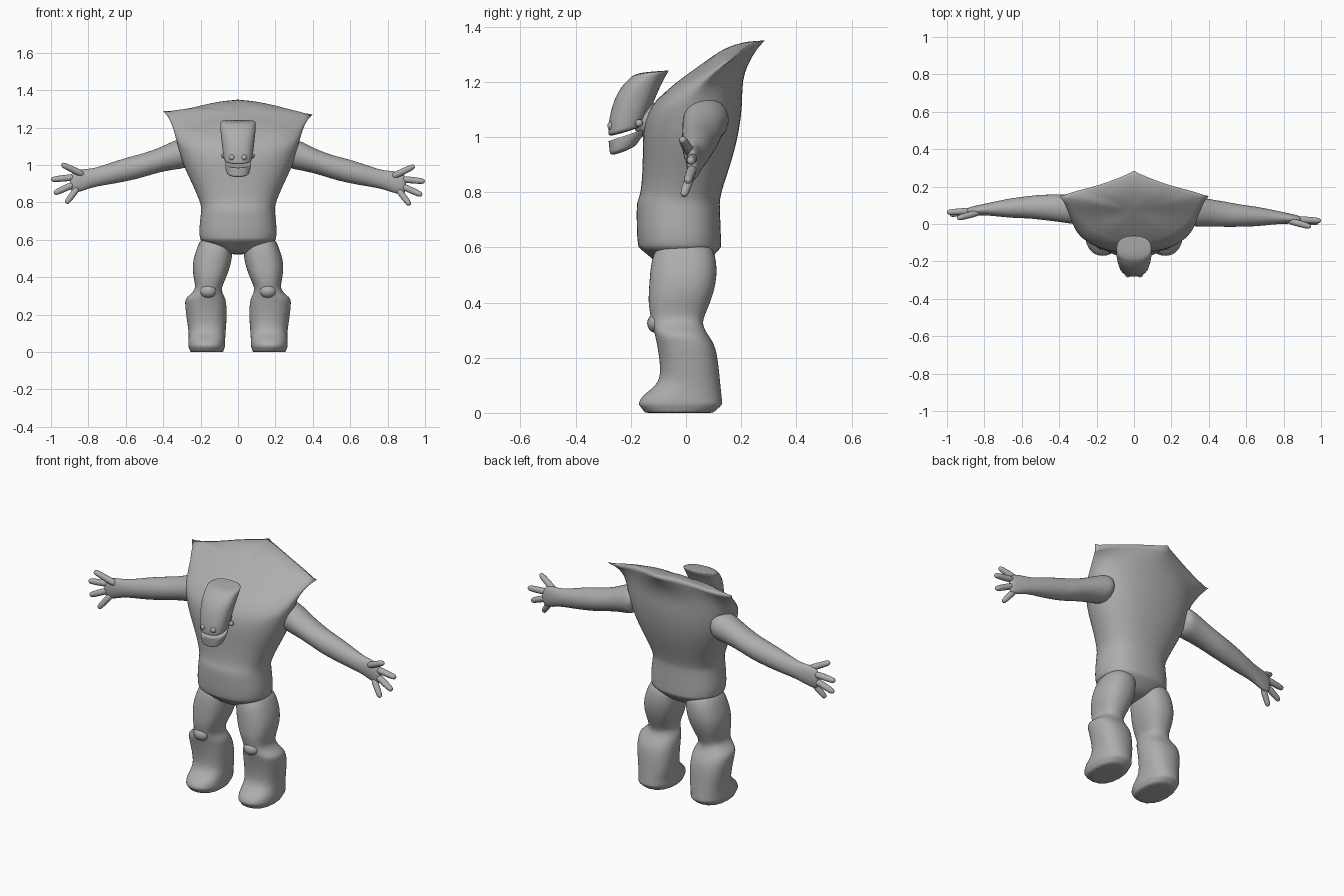
import bpy, bmesh, math
from mathutils import Vector

cube = bpy.data.objects.get("Cube")
if cube:
    bpy.data.objects.remove(cube, do_unlink=True)

grey = bpy.data.materials.new("plain_grey")
grey.use_nodes = True
COLOUR = (0.42, 0.42, 0.42, 1)
grey.diffuse_color = COLOUR
grey.node_tree.nodes["Principled BSDF"].inputs["Base Color"].default_value = COLOUR


def loft(name, rings, creased=(), corners=(), levels=2):
    """Skin closed rings of points, cap both ends and smooth the result."""
    bm = bmesh.new()
    edge_crease = bm.edges.layers.float.new("crease_edge")
    vert_crease = bm.verts.layers.float.new("crease_vert")
    rows = [[bm.verts.new(p) for p in ring] for ring in rings]
    n = len(rows[0])
    for a, b in zip(rows, rows[1:]):
        for i in range(n):
            j = (i + 1) % n
            bm.faces.new((a[i], a[j], b[j], b[i]))
    bm.faces.new(rows[0][::-1])
    bm.faces.new(rows[-1])
    for r, amount in creased:
        for i in range(n):
            edge = bm.edges.get((rows[r][i], rows[r][(i + 1) % n]))
            edge[edge_crease] = amount
    for r, i in corners:
        rows[r][i][vert_crease] = 1.0
    bmesh.ops.recalc_face_normals(bm, faces=bm.faces)
    mesh = bpy.data.meshes.new(name)
    bm.to_mesh(mesh)
    bm.free()
    obj = bpy.data.objects.new(name, mesh)
    bpy.context.collection.objects.link(obj)
    mesh.materials.append(grey)
    sub = obj.modifiers.new("smooth", 'SUBSURF')
    sub.levels = sub.render_levels = levels
    mesh.shade_smooth()
    return obj


def level_ring(z, x0, x1, front, back, tilt=0, n=16, power=0.85):
    """Rounded ring around z, starting at the front; tilt raises the back."""
    pts = []
    for i in range(n):
        a = 2 * math.pi * i / n
        s, c = math.sin(a), -math.cos(a)
        s = math.copysign(abs(s) ** power, s)
        c = math.copysign(abs(c) ** power, c)
        pts.append(Vector(((x0 + x1) / 2 + s * (x1 - x0) / 2,
                           (front + back) / 2 + c * (back - front) / 2,
                           z + tilt * (c + 1) / 2)))
    return pts


def side_ring(x, y, z, ry, rz, n=12):
    return [Vector((x, y + ry * math.cos(2 * math.pi * i / n),
                    z + rz * math.sin(2 * math.pi * i / n))) for i in range(n)]


def digit(name, base, tip, radius):
    """Tapered finger with a rounded tip."""
    base, tip = Vector(base), Vector(tip)
    turn = (tip - base).to_track_quat('Z', 'Y')
    rings = []
    for t, k in ((0, 1.1), (0.45, 1.0), (0.85, 0.95), (1, 0.6)):
        rings.append([base.lerp(tip, t) + turn @ Vector(
            (math.cos(a) * radius * k, math.sin(a) * radius * k, 0))
            for a in (2 * math.pi * i / 8 for i in range(8))])
    loft(name, rings)


def ball(name, centre, radius, scale=(1, 1, 1)):
    bpy.ops.mesh.primitive_uv_sphere_add(segments=16, ring_count=10,
                                         radius=radius, location=centre)
    obj = bpy.context.object
    obj.name = name
    obj.scale = scale
    obj.data.materials.append(grey)
    obj.data.shade_smooth()


# Torso: pelvis, belly, chest, then a flared pointed collar and its sloping top
body = [(0.52, 0.06, -0.08, 0.04, 0), (0.555, 0.14, -0.12, 0.09, 0),
        (0.60, 0.205, -0.175, 0.13, 0), (0.64, 0.215, -0.182, 0.13, 0),
        (0.76, 0.20, -0.182, 0.125, 0), (0.80, 0.205, -0.165, 0.13, 0),
        (0.90, 0.25, -0.16, 0.165, 0), (0.99, 0.30, -0.16, 0.195, 0.02),
        (1.05, 0.325, -0.155, 0.21, 0.08), (1.10, 0.345, -0.135, 0.205, 0.13)]
rings = [level_ring(z, -rx, rx, f, b, t) for z, rx, f, b, t in body]
half = [(0, -0.11, 1.13), (0.1, -0.1, 1.14), (0.22, -0.06, 1.17), (0.31, 0.02, 1.2),
        (0.4, 0.15, 1.27), (0.31, 0.18, 1.29), (0.2, 0.205, 1.32),
        (0.1, 0.24, 1.34), (0, 0.285, 1.35)]
rim = [Vector(p) for p in half]
rim += [Vector((-p.x, p.y, p.z)) for p in rim[7:0:-1]]
rim[12].z += 0.02
rings.append(rim)
middle = Vector((0, 0.07, 1.265))
for t in (0.3, 0.7):
    rings.append([p.lerp(middle, t) + Vector((0, 0, 0.12 * t * (1 - t) if p.y > 0.1 else 0.01))
                  for p in rim])
loft("torso", rings, creased=[(2, 0.6), (4, 0.4), (10, 0.9)],
     corners=[(10, 4), (10, 8), (10, 12)])

# Legs with flared boots
leg = [(0.63, 0.03, 0.19, -0.10, 0.09), (0.55, 0.025, 0.225, -0.13, 0.115),
       (0.47, 0.035, 0.248, -0.135, 0.113), (0.40, 0.06, 0.24, -0.14, 0.09),
       (0.35, 0.085, 0.228, -0.13, 0.068), (0.32, 0.085, 0.24, -0.125, 0.06),
       (0.285, 0.065, 0.285, -0.115, 0.08), (0.24, 0.058, 0.285, -0.105, 0.112),
       (0.15, 0.06, 0.272, -0.092, 0.122), (0.10, 0.065, 0.265, -0.105, 0.127),
       (0.06, 0.067, 0.268, -0.168, 0.132), (0.03, 0.067, 0.268, -0.175, 0.135),
       (0.0, 0.078, 0.255, -0.15, 0.1)]

# Arm sections from shoulder to palm: x, y, z, half depth, half height
arm = [(0.24, 0.08, 1.07, 0.09, 0.085), (0.32, 0.08, 1.06, 0.085, 0.085),
       (0.41, 0.085, 1.03, 0.075, 0.068), (0.5, 0.09, 1.0, 0.07, 0.066),
       (0.56, 0.09, 0.985, 0.062, 0.067), (0.66, 0.085, 0.96, 0.055, 0.062),
       (0.77, 0.08, 0.932, 0.036, 0.05), (0.82, 0.075, 0.922, 0.03, 0.06),
       (0.87, 0.07, 0.91, 0.024, 0.062), (0.9, 0.068, 0.905, 0.015, 0.048)]
digits = {"thumb": ((0.82, 0.065, 0.945), (0.945, 0.03, 1.005), 0.019),
          "first_finger": ((0.87, 0.07, 0.935), (1.0, 0.062, 0.922), 0.019),
          "middle_finger": ((0.87, 0.07, 0.90), (0.985, 0.05, 0.848), 0.019),
          "last_finger": ((0.855, 0.065, 0.88), (0.92, 0.035, 0.795), 0.018)}

for side, s in (("left", 1), ("right", -1)):
    loft(side + "_leg", [level_ring(z, s * a, s * b, f, k) for z, a, b, f, k in leg],
         creased=[(6, 0.3), (11, 0.4), (12, 0.8)])
    ball(side + "_knee", (s * 0.16, -0.105, 0.325), 0.045, (1, 0.8, 0.8))

    # The left arm reaches slightly further forward
    def place(x, y, z):
        lean = max(0, x - 0.24) if s > 0 else 0
        return (s * x, y - min(0.045, 0.15 * lean), z - min(0.01, lean * 0.05))

    loft(side + "_arm", [side_ring(*place(x, y, z), ry, rz) for x, y, z, ry, rz in arm])
    for name, (base, tip, radius) in digits.items():
        digit(side + "_" + name, place(*base), place(*tip), radius)

    # Eyes and cheek knobs
    ball(side + "_eye", (s * 0.032, -0.268, 1.04), 0.017)
    ball(side + "_cheek_knob", (s * 0.074, -0.17, 1.05), 0.014)

# Skull, swept back to a raised crest
skull = [(1.0, 0.055, -0.275, -0.18, 0.03), (1.01, 0.075, -0.283, -0.155, 0.03),
         (1.05, 0.082, -0.283, -0.14, 0.02), (1.12, 0.09, -0.268, -0.11, 0.02),
         (1.18, 0.097, -0.24, -0.085, 0.02), (1.222, 0.095, -0.195, -0.06, 0.02),
         (1.235, 0.07, -0.16, -0.07, 0.005)]
loft("skull", [level_ring(z, -rx, rx, f, b, t) for z, rx, f, b, t in skull],
     creased=[(1, 0.6), (5, 0.5)])

# Jaw below the open mouth
jaw = [(0.932, 0.035, -0.265, -0.21, 0.02), (0.94, 0.06, -0.277, -0.18, 0.03),
       (0.965, 0.07, -0.28, -0.155, 0.04), (0.985, 0.072, -0.282, -0.145, 0.045),
       (0.983, 0.05, -0.265, -0.16, 0.045)]
loft("jaw", [level_ring(z, -rx, rx, f, b, t) for z, rx, f, b, t in jaw],
     creased=[(1, 0.5), (3, 0.8)])

# Neck joining the head to the chest
ball("neck", (0, -0.13, 1.06), 0.065, (0.95, 1, 1))
